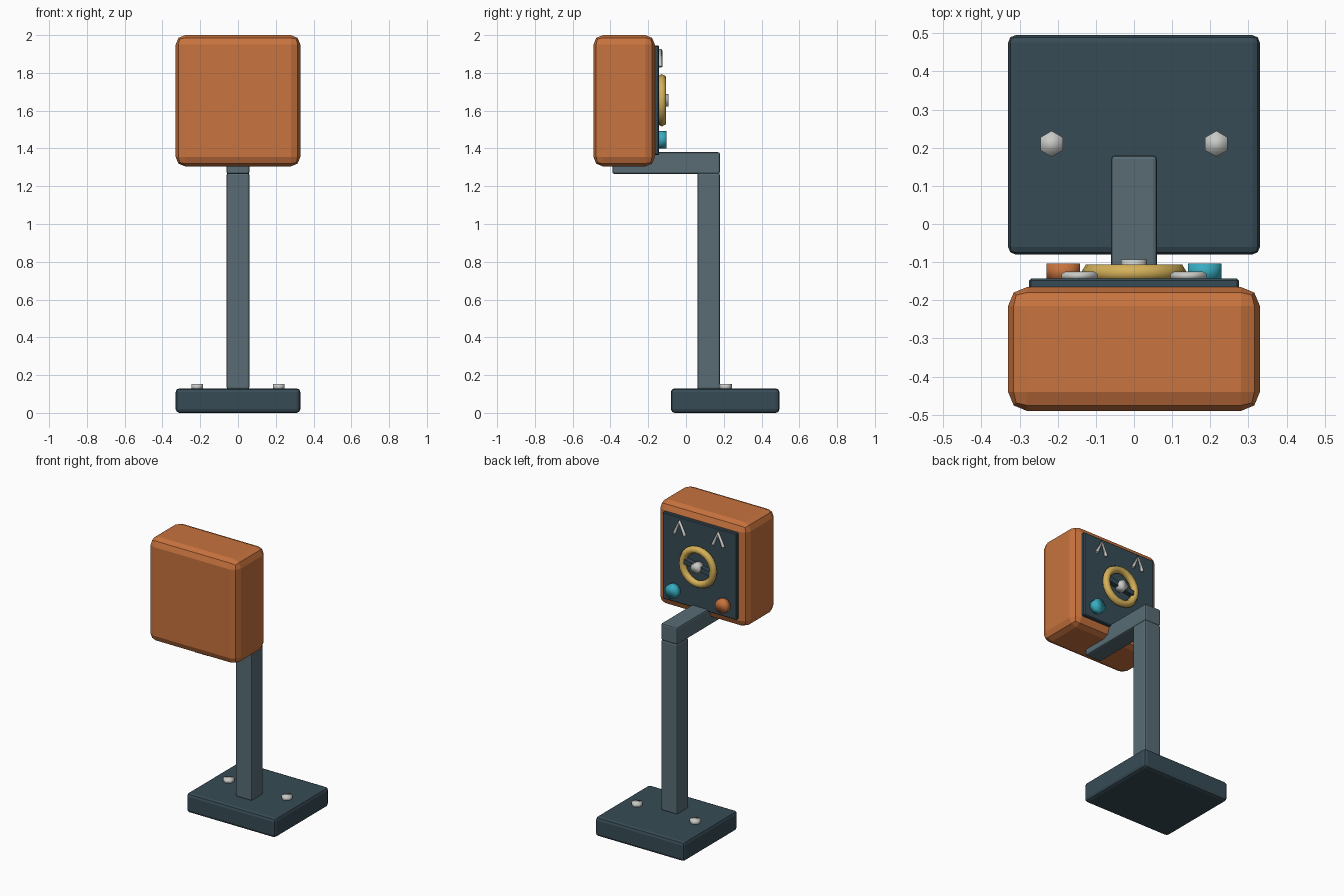
import bpy
from math import radians, pi

cube = bpy.data.objects.get("Cube")
if cube:
    bpy.data.objects.remove(cube, do_unlink=True)


def material(name, rgb):
    """Flat material from 0-255 display values."""
    lin = [((c / 255 + 0.055) / 1.055) ** 2.4 for c in rgb] + [1]
    m = bpy.data.materials.new(name)
    m.use_nodes = True
    m.diffuse_color = lin
    m.node_tree.nodes["Principled BSDF"].inputs["Base Color"].default_value = lin
    return m


orange = material("orange", (200, 115, 62))
dark = material("dark_slate", (55, 75, 85))
slate = material("slate_grey", (88, 108, 116))
brass = material("brass_yellow", (212, 176, 88))
teal = material("teal", (55, 172, 192))
steel = material("light_steel", (200, 202, 198))


def finish(name, mat, smooth=False):
    ob = bpy.context.object
    ob.name = name
    ob.data.materials.append(mat)
    if smooth:
        bpy.ops.object.shade_smooth()
    return ob


def box(name, lo, hi, mat, bevel=0, segments=2, tilt=0):
    """Box between two corners, optionally bevelled and turned about y."""
    centre = [(a + b) / 2 for a, b in zip(lo, hi)]
    bpy.ops.mesh.primitive_cube_add(size=1, location=centre, rotation=(0, tilt, 0))
    ob = finish(name, mat)
    ob.scale = [b - a for a, b in zip(lo, hi)]
    bpy.ops.object.transform_apply(location=False, rotation=False, scale=True)
    if bevel:
        mod = ob.modifiers.new("edges", "BEVEL")
        mod.width = bevel
        mod.segments = segments
    return ob


def disc(name, centre, radius, depth, sides, mat, rotation=(0, 0, 0)):
    bpy.ops.mesh.primitive_cylinder_add(vertices=sides, radius=radius, depth=depth,
                                        location=centre, rotation=rotation)
    return finish(name, mat, smooth=True)


FACE_BACK = (-pi / 2, 0, 0)

# Stand: foot, post and arm
box("base_plate", (-0.33, -0.08, 0), (0.33, 0.495, 0.13), dark, 0.02)
box("post", (-0.06, 0.06, 0.125), (0.06, 0.18, 1.27), slate, 0.01)
box("arm", (-0.06, -0.39, 1.265), (0.06, 0.18, 1.38), slate, 0.01)

# Head with control panel on the back
box("housing", (-0.33, -0.49, 1.305), (0.33, -0.165, 2), orange, 0.05)
box("control_panel", (-0.275, -0.175, 1.365), (0.275, -0.143, 1.945), dark, 0.005, 1)

# Hand wheel
bpy.ops.mesh.primitive_torus_add(major_radius=0.114, minor_radius=0.025,
                                 major_segments=20, minor_segments=6,
                                 location=(0, -0.128, 1.655), rotation=FACE_BACK)
finish("wheel_rim", brass, smooth=True)
box("wheel_spoke", (-0.1, -0.145, 1.639), (0.1, -0.113, 1.671), dark, tilt=radians(-10))
disc("wheel_hub", (0, -0.12, 1.655), 0.034, 0.054, 8, steel, FACE_BACK)


# Angled pointer marks, made from one bent rod each
def pointer(name, x, z):
    curve = bpy.data.curves.new(name, "CURVE")
    curve.dimensions = "3D"
    curve.bevel_depth = 0.011
    curve.bevel_resolution = 1
    curve.use_fill_caps = True
    spline = curve.splines.new("POLY")
    spline.points.add(2)
    for point, (dx, dz) in zip(spline.points, ((-0.038, -0.045), (0, 0.04), (0.038, -0.045))):
        point.co = (x + dx, -0.136, z + dz, 1)
    curve.materials.append(steel)
    bpy.context.collection.objects.link(bpy.data.objects.new(name, curve))


# Paired parts
for side, s, colour in (("left", 1, teal), ("right", -1, orange)):
    pointer("pointer_" + side, s * 0.143, 1.878)
    disc("knob_" + side, (s * 0.185, -0.125, 1.447), 0.046, 0.044, 10, colour, FACE_BACK)
    disc("bolt_" + side, (s * 0.216, 0.21, 0.138), 0.034, 0.028, 6, steel)
